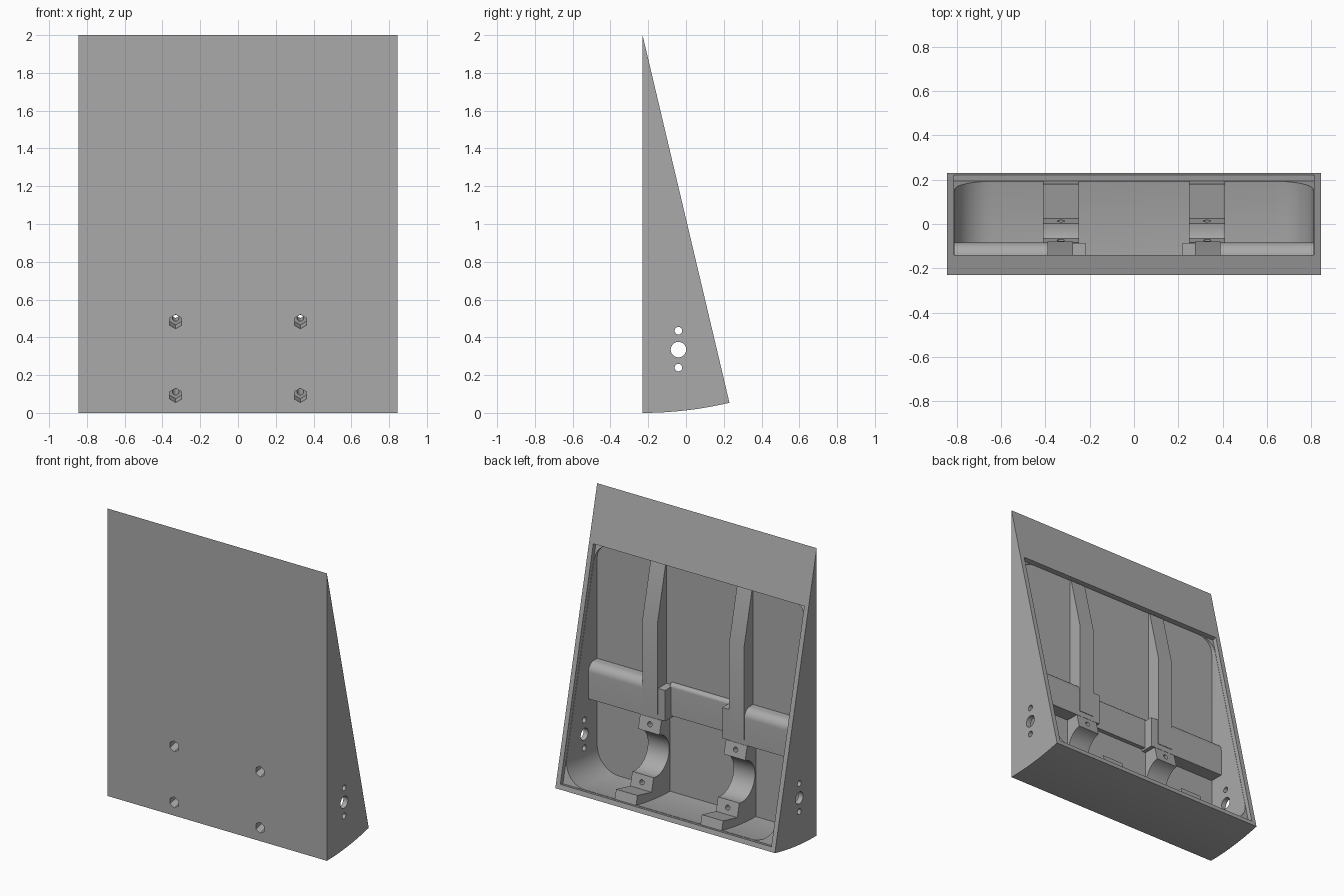
import bpy, bmesh, math
from mathutils import Matrix, Vector

if "Cube" in bpy.data.objects:
    bpy.data.objects.remove(bpy.data.objects["Cube"])

grey = bpy.data.materials.new("plain grey")
grey.diffuse_color = (0.4, 0.4, 0.4, 1)
grey.use_nodes = True
grey.node_tree.nodes["Principled BSDF"].inputs["Base Color"].default_value = grey.diffuse_color

APEX_Y, APEX_Z = -0.23, 2.0            # top edge: centre of the curved base
SLOPE = Vector((0.23, -0.973))         # (y, z) direction down the back face
NORMAL = Vector((0.973, 0.23))         # (y, z) outward from the back face
AXLE = Vector((-0.03, 0.335))          # centre of the bearing seats


def base_z(y, radius):
    return APEX_Z - math.sqrt(radius ** 2 - (y - APEX_Y) ** 2)


def make(name, bm):
    bmesh.ops.recalc_face_normals(bm, faces=bm.faces)
    me = bpy.data.meshes.new(name)
    bm.to_mesh(me)
    bm.free()
    me.materials.append(grey)
    ob = bpy.data.objects.new(name, me)
    bpy.context.collection.objects.link(ob)
    return ob


def loft(name, loops):
    """Closed solid through rings of equal vertex count."""
    bm = bmesh.new()
    rings = [[bm.verts.new(p) for p in loop] for loop in loops]
    n = len(rings[0])
    for a, b in zip(rings, rings[1:]):
        for i in range(n):
            bm.faces.new((a[i], a[(i + 1) % n], b[(i + 1) % n], b[i]))
    bm.faces.new(rings[0])
    bm.faces.new(rings[-1])
    return make(name, bm)


def extrude_x(name, profile, x0, x1):
    return loft(name, [[(x, p[0], p[1]) for p in profile] for x in (x0, x1)])


def rod(name, centre, axis, radius, length, sides):
    bm = bmesh.new()
    rot = Vector(axis).to_track_quat('Z', 'Y').to_matrix().to_4x4()
    bmesh.ops.create_cone(bm, cap_ends=True, segments=sides, radius1=radius,
                          radius2=radius, depth=length,
                          matrix=Matrix.Translation(centre) @ rot)
    return make(name, bm)


def select(ob):
    bpy.ops.object.select_all(action='DESELECT')
    ob.select_set(True)
    bpy.context.view_layer.objects.active = ob


def cut(ob, cutters):
    select(ob)
    for c in cutters:
        m = ob.modifiers.new("cut", 'BOOLEAN')
        m.operation, m.solver, m.object = 'DIFFERENCE', 'EXACT', c
        bpy.ops.object.modifier_apply(modifier=m.name)


# wedge body with curved base
ys = [APEX_Y + 0.46 * i / 16 for i in range(17)]
body = extrude_x("wedge_body", [(APEX_Y, APEX_Z)] + [(y, base_z(y, 2.0)) for y in ys],
                 -0.845, 0.845)


# rounded cavity, its lower edge following the curved base
def cavity_ring(y):
    low, high, w = base_z(y, 1.965), 1.62, 0.81
    pts = []
    for cx, cz, r, start in ((w, high, 0.11, 0), (-w, high, 0.11, 90),
                             (-w, low, 0.17, 180), (w, low, 0.17, 270)):
        ox = cx - math.copysign(r, cx)
        oz = cz - r if cz == high else cz + r
        for k in range(11):
            a = math.radians(start + 9 * k)
            pts.append((ox + r * math.cos(a), y, oz + r * math.sin(a)))
    return pts


cavity = loft("cavity_cutter", [cavity_ring(-0.18 + 0.05 * i) for i in range(10)])

# square-cornered lid recess in the back face
apex = Vector((APEX_Y, APEX_Z))
top, bottom = apex + SLOPE * 0.389, apex + SLOPE * 1.967
recess = extrude_x("recess_cutter", [top - NORMAL * 0.03, top + NORMAL * 0.1,
                                     bottom + NORMAL * 0.1, bottom - NORMAL * 0.03],
                   -0.812, 0.812)

# axle holes through the side walls
side_cutters = [rod("side_hole_cutter", (0, -0.04, z), (1, 0, 0), r, 3, 32)
                for z, r in ((0.335, 0.041), (0.435, 0.02), (0.24, 0.02))]

# screw holes with hexagonal nut pockets, square to the back face
screw_cutters = {1: [], -1: []}
for s in (1, -1):
    for t in (0.19, -0.19):
        p = AXLE + SLOPE * t
        axis = (0, NORMAL.x, NORMAL.y)
        q = p - NORMAL * ((p.x + 0.15) / NORMAL.x + 0.15)
        screw_cutters[s] += [
            rod("screw_cutter", (s * 0.33, p.x, p.y), axis, 0.017, 0.9, 20),
            rod("nut_cutter", (s * 0.33, q.x, q.y), axis, 0.037, 0.3, 6)]

cut(body, [cavity, recess] + side_cutters + screw_cutters[1] + screw_cutters[-1])
parts = [body]

# bearing seat: foot, lands and half-round bore
seat = [(y, base_z(y, 1.975)) for y in (-0.19, -0.1, 0.0, 0.1, 0.197)]
seat += [(0.18, 0.143), AXLE + SLOPE * 0.235]
for k in range(25):
    a = math.pi * k / 24
    seat.append(AXLE + SLOPE * 0.14 * math.cos(a) - NORMAL * 0.14 * math.sin(a))
seat += [AXLE - SLOPE * 0.235, (-0.19, 0.575)]

# upright rib, bent to follow the lid
rib = [(-0.19, 0.6), (-0.08, 0.6), (-0.08, 1.24), (-0.169, 1.614), (-0.19, 1.614)]


def bar_profile(face_y, z0, z1, r):
    pts = [(-0.19, z1), (-0.19, z0), (face_y, z0)]
    for k in range(9):
        a = math.pi / 2 * k / 8
        pts.append((face_y - r + r * math.cos(a), z1 - r + r * math.sin(a)))
    return pts


block = [(-0.19, 0.566), (-0.085, 0.566), (-0.085, 0.78), (-0.19, 0.78)]
for s, side in ((1, "right"), (-1, "left")):
    clamp = extrude_x("bearing_seat_" + side, seat, s * 0.248, s * 0.412)
    cut(clamp, screw_cutters[s])
    parts += [clamp,
              extrude_x("upright_rib_" + side, rib, s * 0.275, s * 0.39),
              extrude_x("cross_bar_" + side, bar_profile(-0.084, 0.565, 0.81, 0.06),
                        s * 0.28, s * 0.82),
              extrude_x("bar_end_block_" + side, block, s * 0.22, s * 0.285)]
parts.append(extrude_x("cross_bar_middle", bar_profile(-0.15, 0.58, 0.8, 0.025),
                       -0.23, 0.23))

# remove the cutters, smooth the curved surfaces
for c in [cavity, recess] + side_cutters + screw_cutters[1] + screw_cutters[-1]:
    bpy.data.objects.remove(c)
for ob in parts:
    select(ob)
    bpy.ops.object.shade_smooth_by_angle(angle=math.radians(30))
